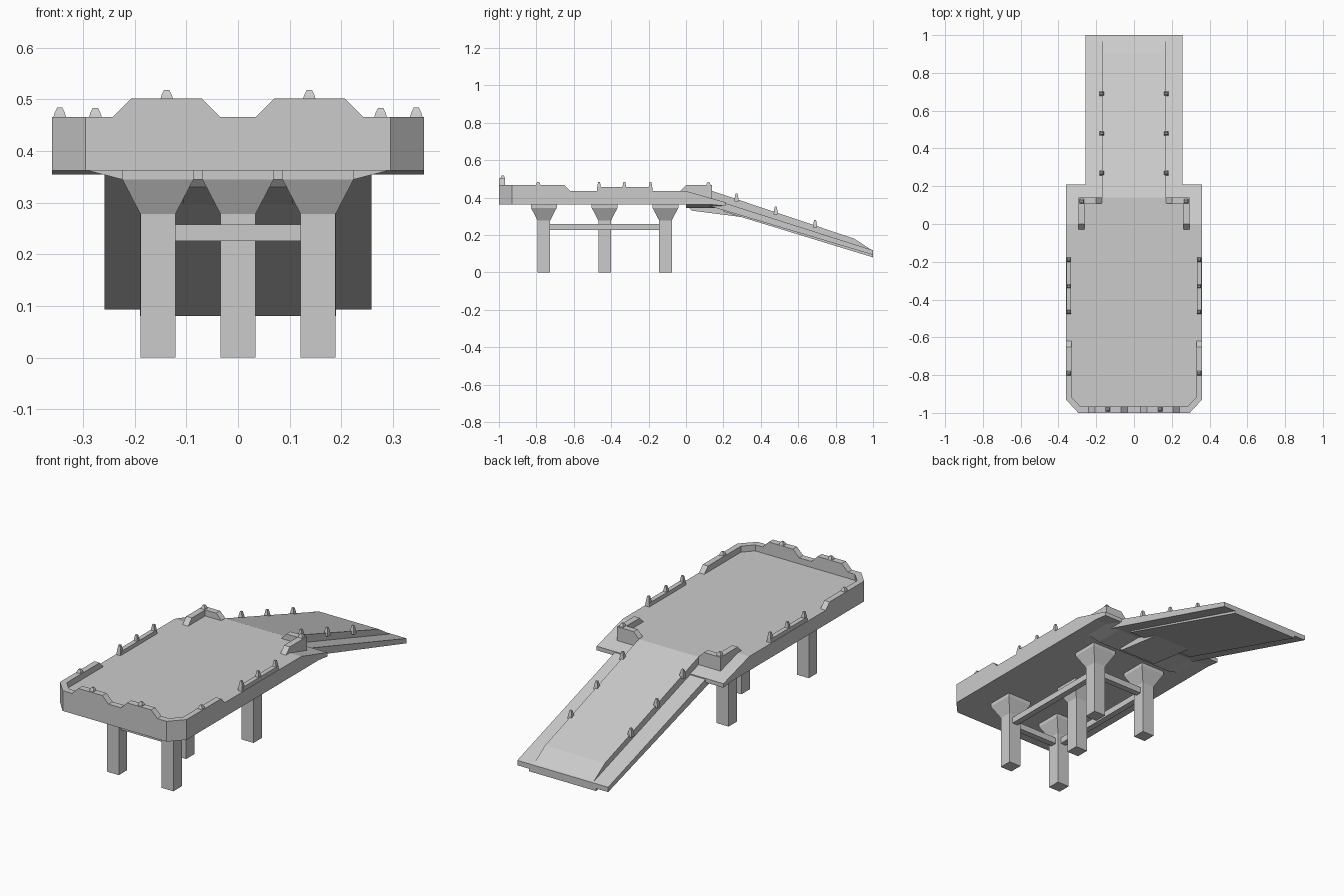
import bpy, bmesh
from mathutils import Vector

if "Cube" in bpy.data.objects:
    bpy.data.objects.remove(bpy.data.objects["Cube"])


def finish(name, bm):
    bmesh.ops.recalc_face_normals(bm, faces=bm.faces)
    mesh = bpy.data.meshes.new(name)
    bm.to_mesh(mesh)
    bm.free()
    obj = bpy.data.objects.new(name, mesh)
    bpy.context.collection.objects.link(obj)
    return obj


def mirror_x(obj):
    obj.modifiers.new("Mirror", 'MIRROR')
    return obj


def prism(name, pts, axis, lo, hi):
    """Extrude a 2D outline along an axis: x takes (y,z), y takes (x,z), z takes (x,y)."""
    place = {'x': lambda a, b, t: (t, a, b),
             'y': lambda a, b, t: (a, t, b),
             'z': lambda a, b, t: (a, b, t)}[axis]
    bm = bmesh.new()
    face = bm.faces.new([bm.verts.new(place(a, b, lo)) for a, b in pts])
    ext = bmesh.ops.extrude_face_region(bm, geom=[face])
    moved = [v for v in ext['geom'] if isinstance(v, bmesh.types.BMVert)]
    bmesh.ops.translate(bm, verts=moved, vec=Vector(place(0, 0, hi - lo)))
    return finish(name, bm)


def box(name, x0, x1, y0, y1, z0, z1):
    return prism(name, [(x0, y0), (x1, y0), (x1, y1), (x0, y1)], 'z', z0, z1)


def square_loft(name, x, y, rings):
    """Stack of square rings given as (half width, height)."""
    bm = bmesh.new()
    loops = [[bm.verts.new((x + sx * h, y + sy * h, z))
              for sx, sy in ((-1, -1), (1, -1), (1, 1), (-1, 1))] for h, z in rings]
    for a, b in zip(loops, loops[1:]):
        for i in range(4):
            j = (i + 1) % 4
            bm.faces.new((a[i], a[j], b[j], b[i]))
    bm.faces.new(loops[0])
    bm.faces.new(loops[-1])
    return finish(name, bm)


def stud(name, x, y, z0, z1):
    """Small tapered marker post, mirrored to both sides."""
    h = z1 - z0
    return mirror_x(square_loft(name, x, y, [(0.012, z0), (0.010, z0 + h * 0.4),
                                            (0.005, z1)]))


# deck slab with chamfered front corners
deck = [(-0.36, 0), (-0.36, -0.93), (-0.295, -1), (0.295, -1), (0.36, -0.93), (0.36, 0)]
prism("deck", deck, 'z', 0.362, 0.435)

# sloping rear shoulder of the deck
prism("deck_shoulder", [(0, 0.435), (0.21, 0.375), (0.21, 0.354), (0.14, 0.362), (0, 0.362)],
      'x', -0.36, 0.36)

# raised rim around the front of the deck
rim = [(-0.36, -0.65), (-0.36, -0.93), (-0.295, -1), (0.295, -1), (0.36, -0.93), (0.36, -0.65),
       (0.33, -0.65), (0.33, -0.917), (0.283, -0.967), (-0.283, -0.967), (-0.33, -0.917),
       (-0.33, -0.65)]
prism("front_rim", rim, 'z', 0.435, 0.466)
mirror_x(prism("rim_end", [(-0.65, 0.435), (-0.65, 0.466), (-0.62, 0.435)], 'x', 0.33, 0.36))
mirror_x(prism("front_hump", [(0.035, 0.466), (0.07, 0.501), (0.207, 0.501), (0.242, 0.466)],
               'y', -1, -0.967))
stud("front_stud", 0.138, -0.98, 0.501, 0.518)
stud("rim_stud", 0.345, -0.79, 0.466, 0.484)

# side rails with marker posts
mirror_x(box("side_rail", 0.333, 0.357, -0.47, -0.18, 0.435, 0.455))
for y in (-0.465, -0.33, -0.19):
    stud("rail_stud", 0.345, y, 0.435, 0.484)

# L-shaped corner blocks beside the ramp entry
mirror_x(prism("corner_block", [(-0.03, 0.435), (0, 0.466), (0.14, 0.466), (0.14, 0.385),
                                (0, 0.42)], 'x', 0.262, 0.294))
mirror_x(prism("corner_return", [(0.17, 0.38), (0.17, 0.436), (0.20, 0.466), (0.262, 0.466),
                                 (0.262, 0.38)], 'y', 0.108, 0.14))
stud("corner_stud", 0.276, 0.12, 0.466, 0.483)

# ramp: wide lower slab, raised lane, lower plate
prism("ramp_slab", [(0.1, 0.405), (1, 0.118), (1, 0.093), (0.1, 0.362)], 'x', -0.258, 0.258)
prism("ramp_lane", [(0, 0.435), (0.14, 0.435), (0.9, 0.18), (0.99, 0.121), (0.99, 0.105),
                    (0.1, 0.375)], 'x', -0.17, 0.17)
prism("entry_fill", [(0, 0.435), (0.14, 0.435), (0.14, 0.37), (0, 0.37)], 'x', -0.262, 0.262)
prism("ramp_lower_plate", [(0.2, 0.345), (1, 0.1), (1, 0.08), (0.2, 0.325)], 'x', -0.19, 0.19)
for y in (0.27, 0.48, 0.69):
    z = 0.435 - (y - 0.14) * 0.3355
    stud("ramp_stud", 0.17, y, z - 0.012, z + 0.03)

# haunch and wedge under the ramp joint
prism("joint_haunch", [(-0.295, 0.363), (0.295, 0.363), (0.225, 0.345), (-0.225, 0.345)],
      'y', 0.0, 0.2)
prism("joint_wedge", [(0, 0.362), (0.03, 0.33), (0.39, 0.284), (0.2, 0.36)],
      'x', -0.105, 0.105)

# five columns with flared heads
for x, y in ((-0.155, -0.76), (0.155, -0.76), (0, -0.435), (-0.155, -0.11), (0.155, -0.11)):
    square_loft("column", x, y, [(0.034, 0), (0.034, 0.278), (0.069, 0.345), (0.069, 0.363)])

# tie beams between the outer columns
for y in (-0.76, -0.11):
    box("cross_beam", -0.125, 0.125, y - 0.016, y + 0.016, 0.226, 0.258)
mirror_x(box("long_beam", 0.139, 0.171, -0.73, -0.14, 0.226, 0.258))
